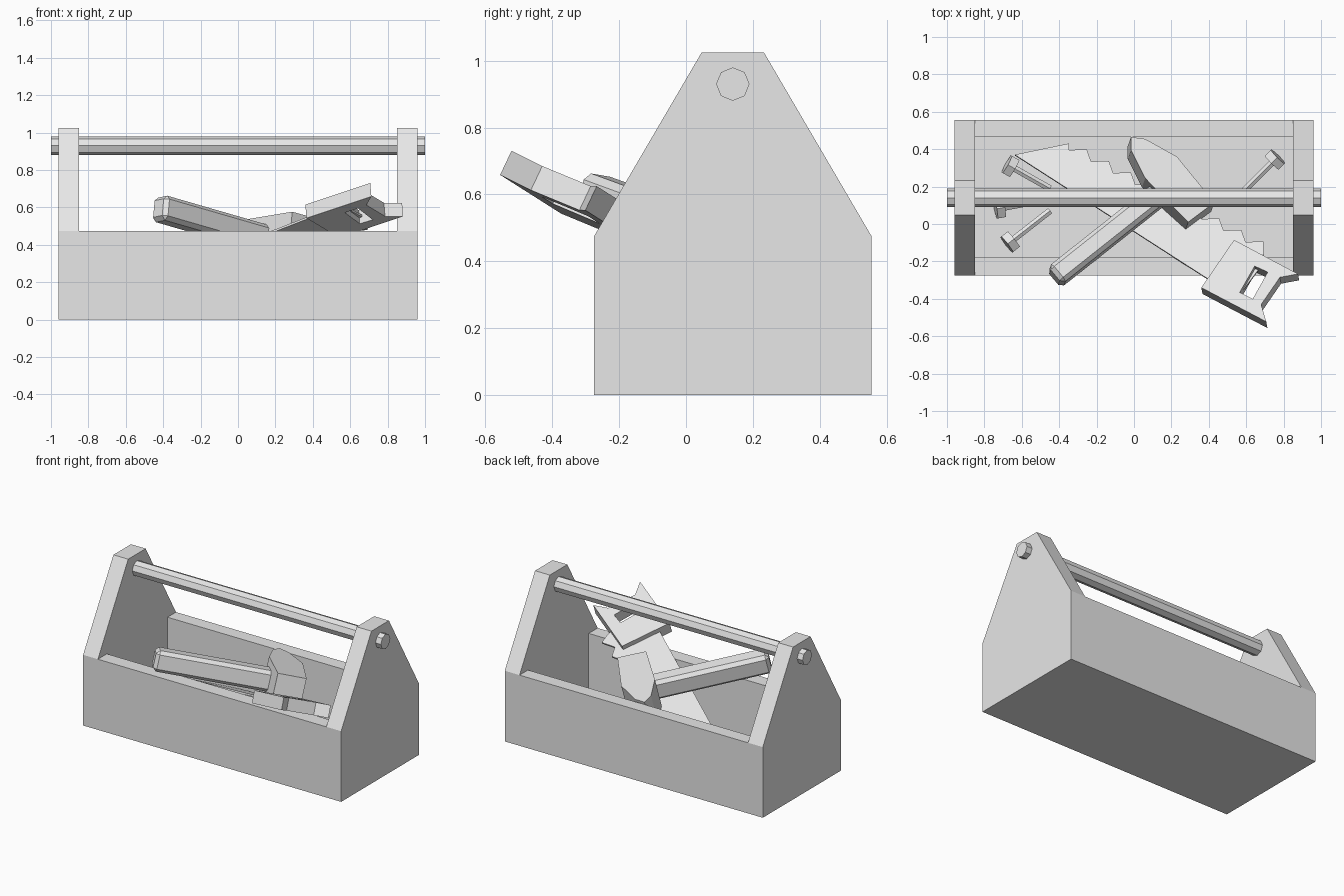
import bpy, bmesh, math
from mathutils import Vector, Matrix

old = bpy.data.objects.get("Cube")
if old:
    bpy.data.objects.remove(old, do_unlink=True)

grey = bpy.data.materials.new("plain_grey")
grey.use_nodes = True
grey.diffuse_color = (0.8, 0.8, 0.8, 1)
grey.node_tree.nodes["Principled BSDF"].inputs["Base Color"].default_value = (0.8, 0.8, 0.8, 1)


def finish(name, bm, matrix=None):
    if matrix:
        bm.transform(matrix)
    bmesh.ops.recalc_face_normals(bm, faces=bm.faces[:])
    mesh = bpy.data.meshes.new(name)
    bm.to_mesh(mesh)
    bm.free()
    mesh.materials.append(grey)
    ob = bpy.data.objects.new(name, mesh)
    bpy.context.collection.objects.link(ob)
    return ob


def extrude(name, loops, vec):
    """Fill an outline (with optional holes) and extrude it along vec."""
    bm = bmesh.new()
    for loop in loops:
        vs = [bm.verts.new(p) for p in loop]
        for a, b in zip(vs, vs[1:] + vs[:1]):
            bm.edges.new((a, b))
    bmesh.ops.triangle_fill(bm, use_beauty=True, use_dissolve=False, edges=bm.edges[:])
    ext = bmesh.ops.extrude_face_region(bm, geom=bm.faces[:], use_keep_orig=True)
    bmesh.ops.translate(bm, vec=vec, verts=[g for g in ext["geom"] if isinstance(g, bmesh.types.BMVert)])
    return finish(name, bm)


def box(name, lo, hi, matrix=None, bevel=0):
    lo, hi = Vector(lo), Vector(hi)
    bm = bmesh.new()
    bmesh.ops.create_cube(bm, size=1)
    bm.transform(Matrix.Translation((lo + hi) / 2) @ Matrix.Diagonal((*(hi - lo), 1)))
    if bevel:
        bmesh.ops.bevel(bm, geom=bm.edges[:], offset=bevel, segments=1, affect='EDGES')
    return finish(name, bm, matrix)


def rod(bm, a, b, radius, sides):
    a, b = Vector(a), Vector(b)
    m = Matrix.Translation((a + b) / 2) @ (b - a).to_track_quat('Z', 'Y').to_matrix().to_4x4()
    bmesh.ops.create_cone(bm, cap_ends=True, segments=sides, radius1=radius, radius2=radius,
                          depth=(b - a).length, matrix=m)


def on_plane(points, origin, normal, offset=0.0):
    """Lift top-down points onto a tilted plane."""
    o, n = Vector(origin), Vector(normal).normalized()
    return [Vector((x, y, o.z - (n.x * (x - o.x) + n.y * (y - o.y)) / n.z)) + n * offset
            for x, y in points]


# Crate: two gabled ends, two walls, floor
gable = [(-0.275, 0), (0.555, 0), (0.555, 0.475), (0.233, 1.025), (0.047, 1.025), (-0.275, 0.475)]
for side, x in (("left", 0.85), ("right", -0.96)):
    extrude(side + "_end_panel", [[(x, y, z) for y, z in gable]], (0.11, 0, 0))
box("front_wall", (-0.85, -0.275, 0), (0.85, -0.18, 0.475))
box("back_wall", (-0.85, 0.465, 0), (0.85, 0.555, 0.475))
box("floor", (-0.85, -0.18, 0), (0.85, 0.465, 0.09))

# Carrying bar
bm = bmesh.new()
rod(bm, (-1, 0.14, 0.93), (1, 0.14, 0.93), 0.05, 8)
finish("carrying_bar", bm)

# Saw: tilted grip with a finger hole, and a toothed blade
saw_at, saw_n = (0.36, -0.34, 0.615), Vector((-0.077, 0.426, 0.902)).normalized()
grip = [(0.36, -0.34), (0.535, -0.085), (0.877, -0.267), (0.78, -0.285), (0.68, -0.43), (0.707, -0.522)]
hole = [(0.645, -0.225), (0.715, -0.257), (0.635, -0.40), (0.565, -0.365)]
extrude("saw_grip", [on_plane(grip, saw_at, saw_n), on_plane(hole, saw_at, saw_n)], -0.08 * saw_n)
blade = [(0.55, -0.38), (-0.64, 0.385), (-0.35, 0.445)]
for i in range(9):
    x, y = -0.35 + 0.118 * i, 0.41 - 0.0615 * i
    blade += [(x, y), (x + 0.095, y + 0.003)]
blade += [(0.69, -0.14), (0.67, -0.22)]
extrude("saw_blade", [on_plane(blade, saw_at, saw_n, -0.033)], -0.012 * saw_n)

# Hammer: head with tapering claw, chamfered handle
u = Vector((0.784, 0.621, -0.227)).normalized()
w = Vector((0.088, 0.244, 0.97))
w = (w - u * w.dot(u)).normalized()
v = w.cross(u)
ham_at = (0.29, 0.01, 0.577)
head = [(0.29, 0.01), (0.43, 0.115), (0.23, 0.36), (0.06, 0.455), (-0.016, 0.465),
        (-0.016, 0.395), (0.06, 0.245)]
extrude("hammer_head", [on_plane(head, ham_at, w)], -0.2 * w)
start = on_plane([(-0.40, -0.245)], ham_at, w, -0.115)[0]
frame = Matrix((u, v, w)).transposed().to_4x4()
frame.translation = start
box("hammer_handle", (-0.02, -0.06, -0.068), (0.76, 0.06, 0.068), frame, 0.022)

# Loose bolts on the floor: head position, then shaft tip
bolts = [((-0.68, 0.32), (-0.45, 0.19)), ((-0.68, -0.11), (-0.45, 0.07)),
         ((-0.74, 0.08), (-0.47, 0.13)), ((0.77, 0.36), (0.56, 0.15))]
for i, (a, b) in enumerate(bolts):
    a, b = Vector((*a, 0.15)), Vector((*b, 0.115))
    d = (b - a).normalized()
    bm = bmesh.new()
    rod(bm, a, a + d * 0.045, 0.06, 6)
    rod(bm, a + d * 0.04, b, 0.02, 6)
    finish(f"bolt_{i + 1}", bm)
